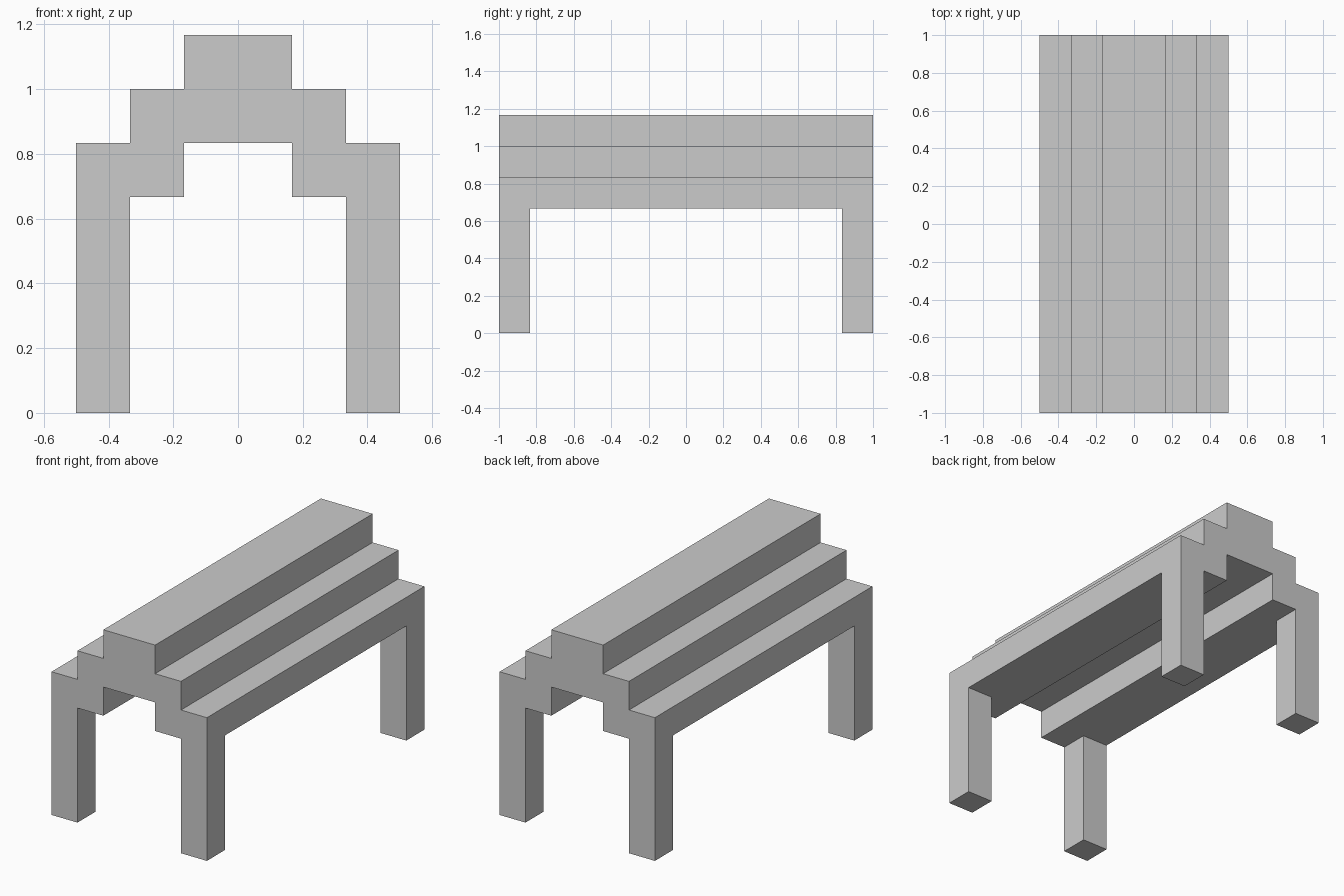
import bpy
import bmesh

if "Cube" in bpy.data.objects:
    bpy.data.objects.remove(bpy.data.objects["Cube"])

U = 1 / 6            # stepping unit shared by every part
HALF_LENGTH = 1.0


def extrude_part(name, profile, start, vector):
    """Fill a closed profile at start (profile -> 3D points) and extrude it."""
    bm = bmesh.new()
    face = bm.faces.new([bm.verts.new(start(a * U, b * U)) for a, b in profile])
    result = bmesh.ops.extrude_face_region(bm, geom=[face], use_keep_orig=True)
    verts = [g for g in result["geom"] if isinstance(g, bmesh.types.BMVert)]
    bmesh.ops.translate(bm, verts=verts, vec=vector)
    bmesh.ops.recalc_face_normals(bm, faces=bm.faces)
    mesh = bpy.data.meshes.new(name)
    bm.to_mesh(mesh)
    bm.free()
    obj = bpy.data.objects.new(name, mesh)
    bpy.context.collection.objects.link(obj)
    return obj


# Stepped top: half cross-section (x, z) in units, mirrored and swept along y
half = [(1, 5), (1, 4), (3, 4), (3, 5), (2, 5), (2, 6), (1, 6), (1, 7)]
profile = half + [(-x, z) for x, z in reversed(half)]
extrude_part("stepped_top", profile,
             lambda x, z: (x, -HALF_LENGTH, z), (0, 2 * HALF_LENGTH, 0))

# Four square legs flush with the outer corners
for side, sx in (("right", 1), ("left", -1)):
    for end, sy in (("front", -1), ("back", 1)):
        square = [(2, 5), (3, 5), (3, 6), (2, 6)]
        extrude_part(f"{end}_{side}_leg", square,
                     lambda x, y: (sx * x, sy * y, 0), (0, 0, 4 * U))
